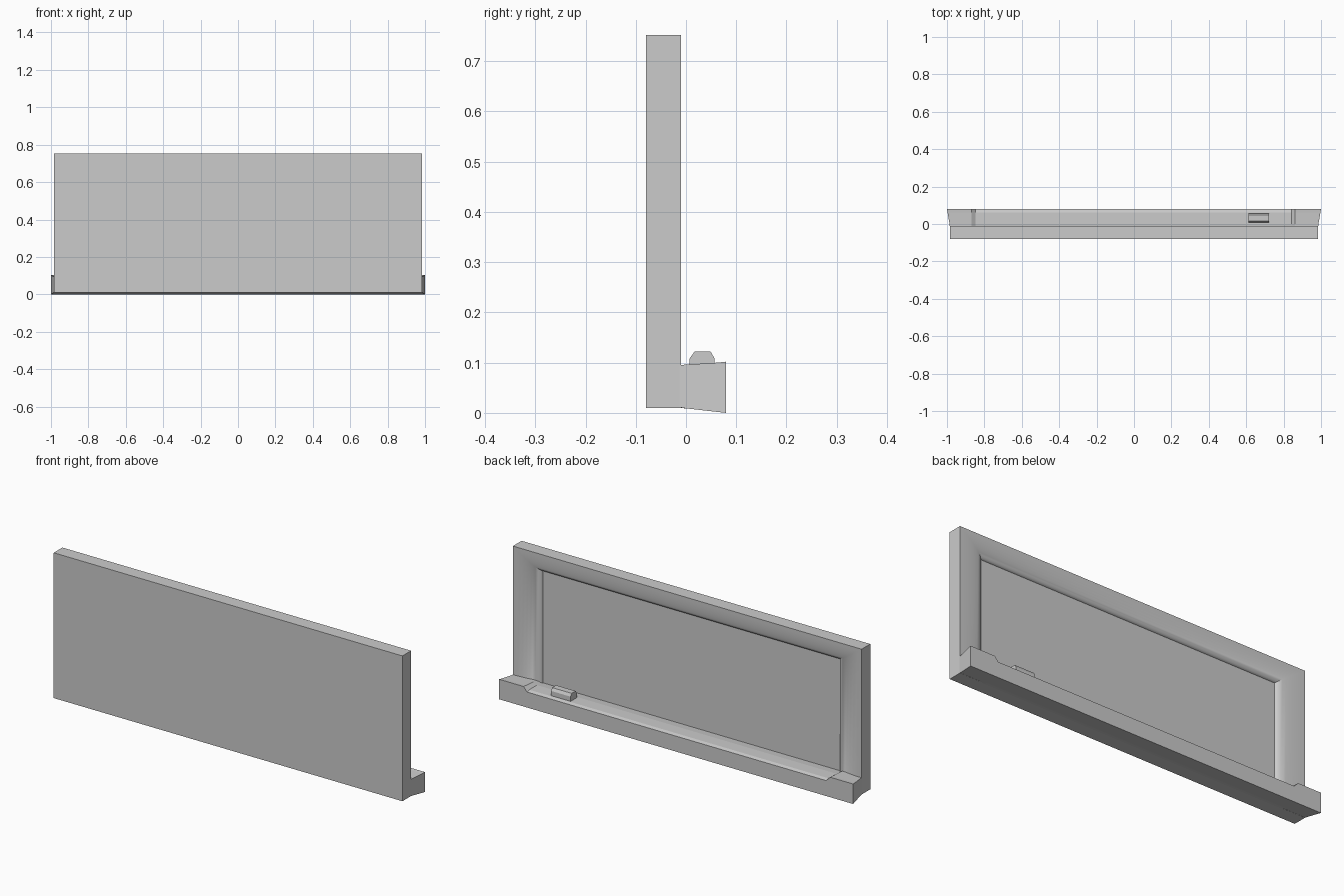
import bpy, bmesh, math

if "Cube" in bpy.data.objects:
    bpy.data.objects.remove(bpy.data.objects["Cube"])


def loft(name, rings, cap=True):
    """Skin a list of equal-length closed rings and cap both ends."""
    bm = bmesh.new()
    vr = [[bm.verts.new(p) for p in r] for r in rings]
    n = len(vr[0])
    for a, b in zip(vr, vr[1:]):
        for i in range(n):
            j = (i + 1) % n
            bm.faces.new((a[i], a[j], b[j], b[i]))
    if cap:
        bm.faces.new(vr[0])
        bm.faces.new(vr[-1])
    bmesh.ops.recalc_face_normals(bm, faces=bm.faces)
    me = bpy.data.meshes.new(name)
    bm.to_mesh(me)
    bm.free()
    ob = bpy.data.objects.new(name, me)
    bpy.context.collection.objects.link(ob)
    return ob


def smooth(ob, angle):
    bpy.ops.object.select_all(action='DESELECT')
    bpy.context.view_layer.objects.active = ob
    ob.select_set(True)
    bpy.ops.object.shade_smooth_by_angle(angle=math.radians(angle))


# Board: flat front, border on the back rolling into a recessed surface
def rect(t, y):
    x = 0.985 + (0.84 - 0.985) * t
    top = 0.752 + (0.652 - 0.752) * t
    bot = 0.01 + (0.075 - 0.01) * t
    return [(-x, y, bot), (x, y, bot), (x, y, top), (-x, y, top)]


STEPS = 10
rings = [rect(0, -0.08)]
for i in range(STEPS + 1):
    a = math.pi / 2 * i / STEPS
    rings.append(rect(math.sin(a), -0.045 + 0.035 * math.cos(a)))
smooth(loft("board_with_frame", rings), 30)


# Tray: raised flared ends, lowered shelf between them
def section(x, flare, low):
    inner, outer = x - flare * 1.2, x
    if low:
        tops = [(0.08, 0.079), (0.062, 0.084), (0.0, 0.084), (-0.045, 0.079)]
    else:
        tops = [(0.08, 0.102), (0.062, 0.1), (0.0, 0.096), (-0.02, 0.095)]
    back = tops[-1][0]
    prof = [(back, 0.012), (0.0, 0.009), (0.08, 0.0)] + tops
    return [(inner + (outer - inner) * max(0, min(1, (y + 0.01) / 0.09)), y, z)
            for y, z in prof]


loft("tray", [
    section(-1.0, -0.013, False),
    section(-0.87, 0, False),
    section(-0.848, 0, True),
    section(0.842, 0, True),
    section(0.862, 0, False),
    section(1.0, 0.013, False),
])

# Eraser resting on the tray, with sloped upper sides
prof = [(0.007, 0.08), (0.057, 0.08), (0.057, 0.108), (0.049, 0.122),
        (0.017, 0.122), (0.007, 0.108)]
loft("eraser", [[(x, y, z) for y, z in prof] for x in (0.612, 0.722)])
